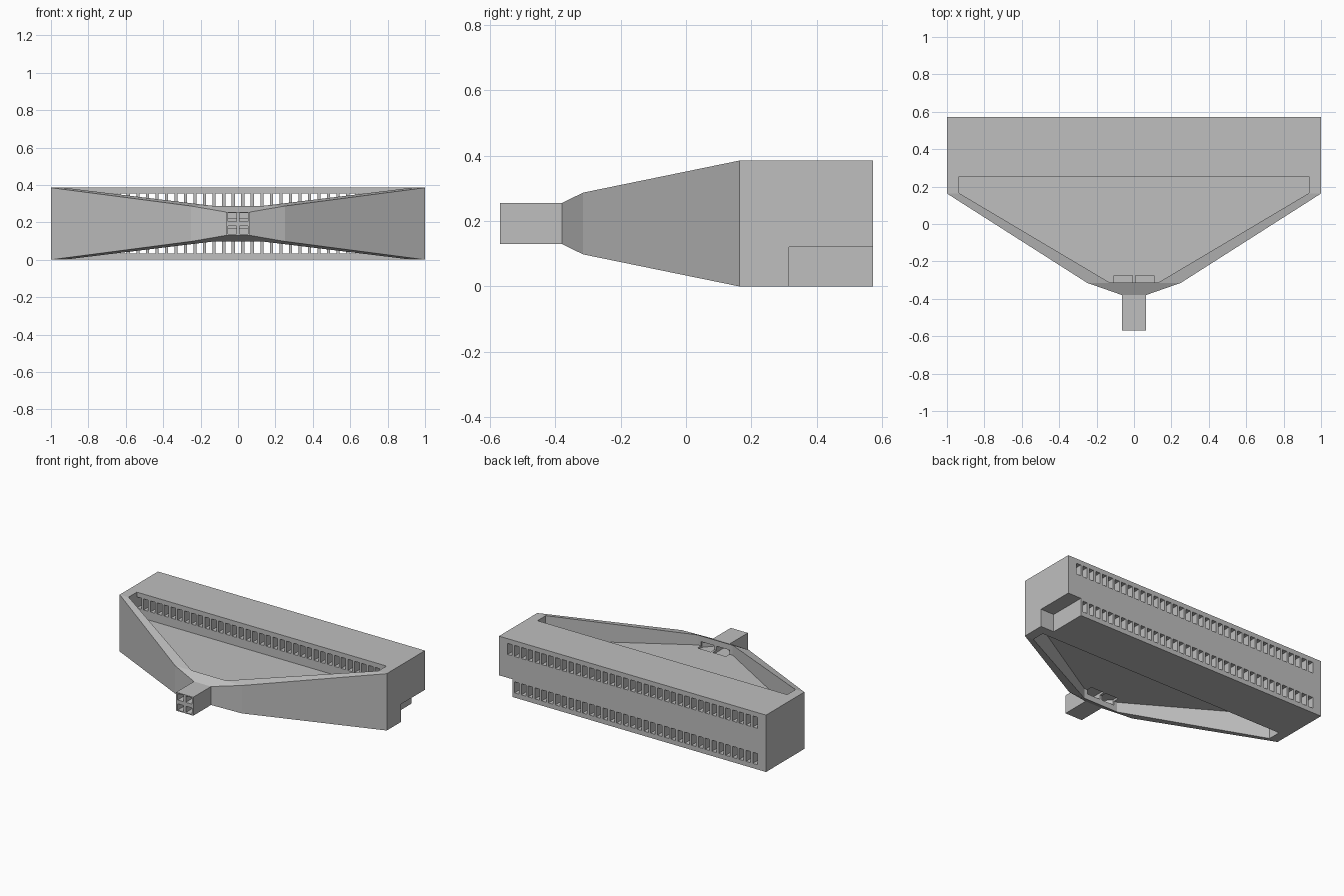
import bpy

if "Cube" in bpy.data.objects:
    bpy.data.objects.remove(bpy.data.objects["Cube"])

grey = bpy.data.materials.new("plain grey")
grey.use_nodes = True
colour = (0.52, 0.52, 0.52, 1)
grey.diffuse_color = colour
grey.node_tree.nodes["Principled BSDF"].inputs["Base Color"].default_value = colour

MID = 0.1925  # height of the mirror plane between upper and lower halves


class Solid:
    """Collects closed lofts and boxes into one mesh."""

    def __init__(self):
        self.verts, self.faces = [], []

    def rings(self, rings):
        base, n = len(self.verts), len(rings[0])
        for ring in rings:
            self.verts += ring
        for r in range(len(rings) - 1):
            a = base + r * n
            for i in range(n):
                j = (i + 1) % n
                self.faces.append((a + i, a + j, a + n + j, a + n + i))
        last = base + (len(rings) - 1) * n
        self.faces.append(tuple(reversed(range(base, base + n))))
        self.faces.append(tuple(range(last, last + n)))

    def loft(self, sections):
        """Rectangular sections along y: (y, x0, x1, z0, z1)."""
        self.rings([[(x0, y, z0), (x1, y, z0), (x1, y, z1), (x0, y, z1)]
                    for y, x0, x1, z0, z1 in sections])

    def prism(self, outline, z0, z1):
        self.rings([[(x, y, z) for x, y in outline] for z in (z0, z1)])

    def build(self, name):
        mesh = bpy.data.meshes.new(name)
        mesh.from_pydata(self.verts, [], self.faces)
        obj = bpy.data.objects.new(name, mesh)
        bpy.context.collection.objects.link(obj)
        bpy.context.view_layer.objects.active = obj
        bpy.ops.object.select_all(action="DESELECT")
        obj.select_set(True)
        bpy.ops.object.mode_set(mode="EDIT")
        bpy.ops.mesh.select_all(action="SELECT")
        bpy.ops.mesh.normals_make_consistent(inside=False)
        bpy.ops.object.mode_set(mode="OBJECT")
        mesh.materials.append(grey)
        return obj


# Housing: block at the back, tapering wings, square neck at the front
housing = Solid()
housing.loft([(y, -w, w, z0, z1) for y, w, z0, z1 in (
    (-0.57, 0.064, 0.13, 0.255), (-0.38, 0.064, 0.13, 0.255),
    (-0.315, 0.25, 0.098, 0.287), (0.163, 1, 0, 0.385), (0.572, 1, 0, 0.385))])
body = housing.build("connector_housing")

# Open recesses above and below the middle plate
recess = Solid()
half = [(0.13, -0.313), (0.935, 0.165), (0.935, 0.253)]
outline = half + [(-x, y) for x, y in reversed(half)]
for z0, z1 in ((0.22, 0.6), (-0.3, 0.165)):
    recess.prism(outline, z0, z1)

# Two rows of contact slots through the back block
slots = Solid()
PITCH, COUNT, HALF_W = 0.051, 37, 0.017
for z0, z1, count in ((0.278, 0.353, COUNT), (0.032, 0.107, COUNT - 1)):
    for i in range(count):
        x = (i - (COUNT - 1) / 2) * PITCH
        slots.loft([(y, x - HALF_W, x + HALF_W, z0, z1) for y in (0.2, 0.7)])

# Four channels through the neck, flaring into the recesses
channels = Solid()
for sx in (-1, 1):
    for sz in (-1, 1):
        za, zb = sorted((MID + sz * 0.013, MID + sz * 0.056))
        sections = []
        for y, wide in ((-0.7, 0.053), (-0.385, 0.053), (-0.325, 0.106), (-0.275, 0.106)):
            xa, xb = sorted((sx * 0.008, sx * wide))
            sections.append((y, xa, xb, za, zb))
        channels.loft(sections)

# Keying notch in the left rear lower corner
notch = Solid()
notch.loft([(y, 0.9, 1.2, -0.2, 0.12) for y in (0.315, 0.8)])

for name, solid in (("recess", recess), ("slots", slots),
                    ("channels", channels), ("notch", notch)):
    cutter = solid.build(name + "_cutter")
    cutter.hide_render = True
    mod = body.modifiers.new(name, "BOOLEAN")
    mod.operation, mod.solver, mod.object = "DIFFERENCE", "EXACT", cutter
    bpy.context.view_layer.objects.active = body
    bpy.ops.object.modifier_apply(modifier=name)
    bpy.data.objects.remove(cutter)

for poly in body.data.polygons:
    poly.use_smooth = False
    poly.material_index = 0
